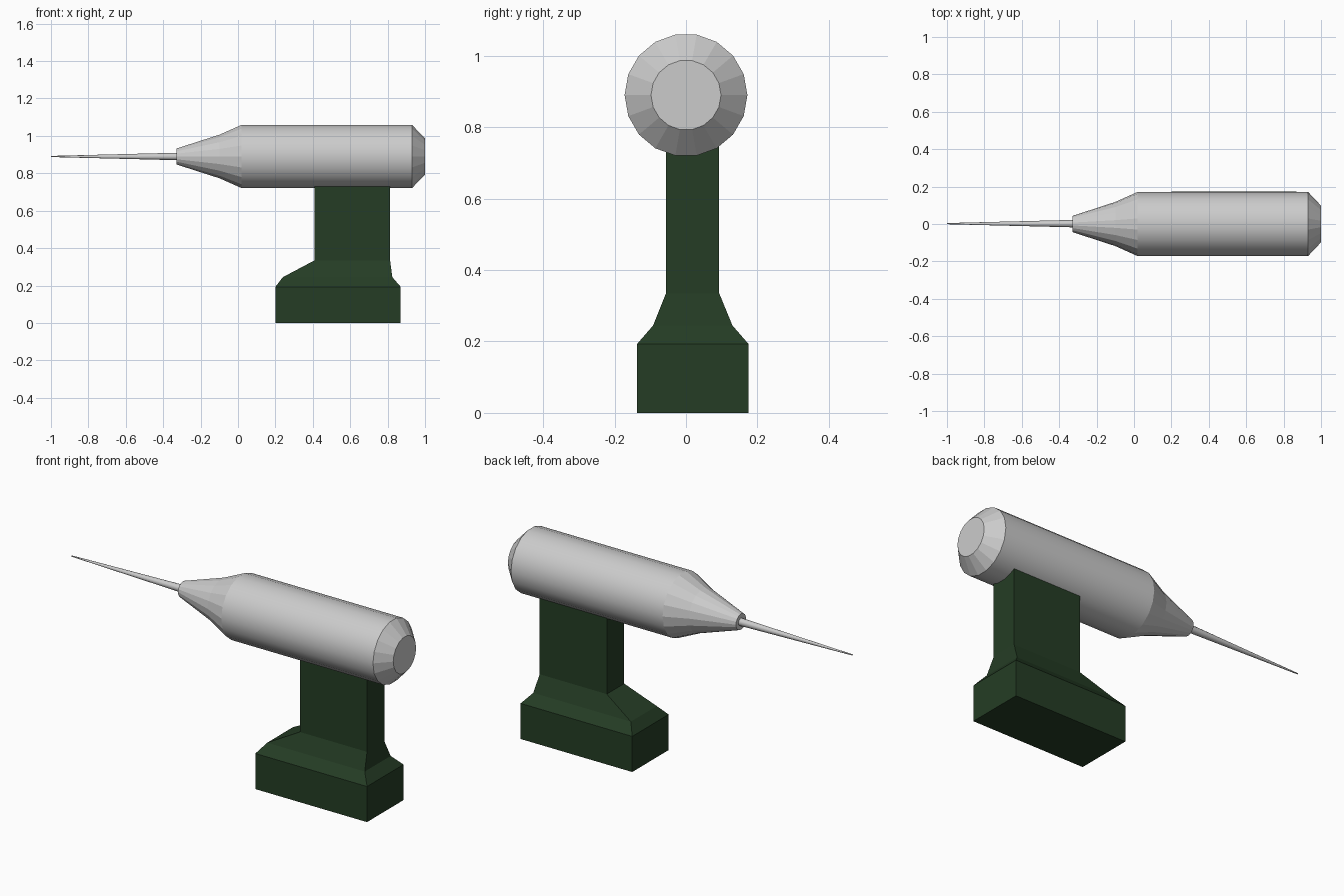
import bpy, bmesh
from math import cos, sin, pi

if "Cube" in bpy.data.objects:
    bpy.data.objects.remove(bpy.data.objects["Cube"])


def loft(name, rings, smooth_bands=()):
    """Bridge equal-length rings of points and cap both ends."""
    bm = bmesh.new()
    loops = [[bm.verts.new(p) for p in ring] for ring in rings]
    n = len(loops[0])
    for band, (a, b) in enumerate(zip(loops, loops[1:])):
        for i in range(n):
            j = (i + 1) % n
            face = bm.faces.new((a[i], a[j], b[j], b[i]))
            face.smooth = band in smooth_bands
    bm.faces.new(loops[0])
    bm.faces.new(loops[-1])
    bmesh.ops.recalc_face_normals(bm, faces=bm.faces)
    mesh = bpy.data.meshes.new(name)
    bm.to_mesh(mesh)
    bm.free()
    obj = bpy.data.objects.new(name, mesh)
    bpy.context.collection.objects.link(obj)
    return obj


def circle(x, r, sides, y=0.0, z=0.89):
    return [(x, y + r * cos(2 * pi * i / sides), z + r * sin(2 * pi * i / sides))
            for i in range(sides)]


def rect(z, x0, x1, y0, y1):
    return [(x0, y0, z), (x1, y0, z), (x1, y1, z), (x0, y1, z)]


# Motor housing: nose cone, smooth barrel, chamfered rear
housing = [(-0.33, 0.043), (-0.10, 0.118), (0.02, 0.172), (0.93, 0.172), (1.0, 0.098)]
loft("motor_housing", [circle(x, r, 18) for x, r in housing], smooth_bands=(2,))

# Tapered drill bit
loft("drill_bit", [circle(-1.0, 0.003, 12, 0.002), circle(-0.32, 0.02, 12, 0.002)],
     smooth_bands=(0,))

# Grip flaring out into the battery base
grip = loft("grip_and_battery", [
    rect(0.0, 0.20, 0.87, -0.137, 0.175),
    rect(0.193, 0.20, 0.87, -0.137, 0.175),
    rect(0.245, 0.24, 0.825, -0.092, 0.13),
    rect(0.335, 0.41, 0.813, -0.056, 0.093),
    rect(0.76, 0.41, 0.813, -0.056, 0.093),
])
green = bpy.data.materials.new("dark_green")
green.diffuse_color = (0.018, 0.046, 0.018, 1)
green.use_nodes = True
green.node_tree.nodes["Principled BSDF"].inputs["Base Color"].default_value = green.diffuse_color
grip.data.materials.append(green)
